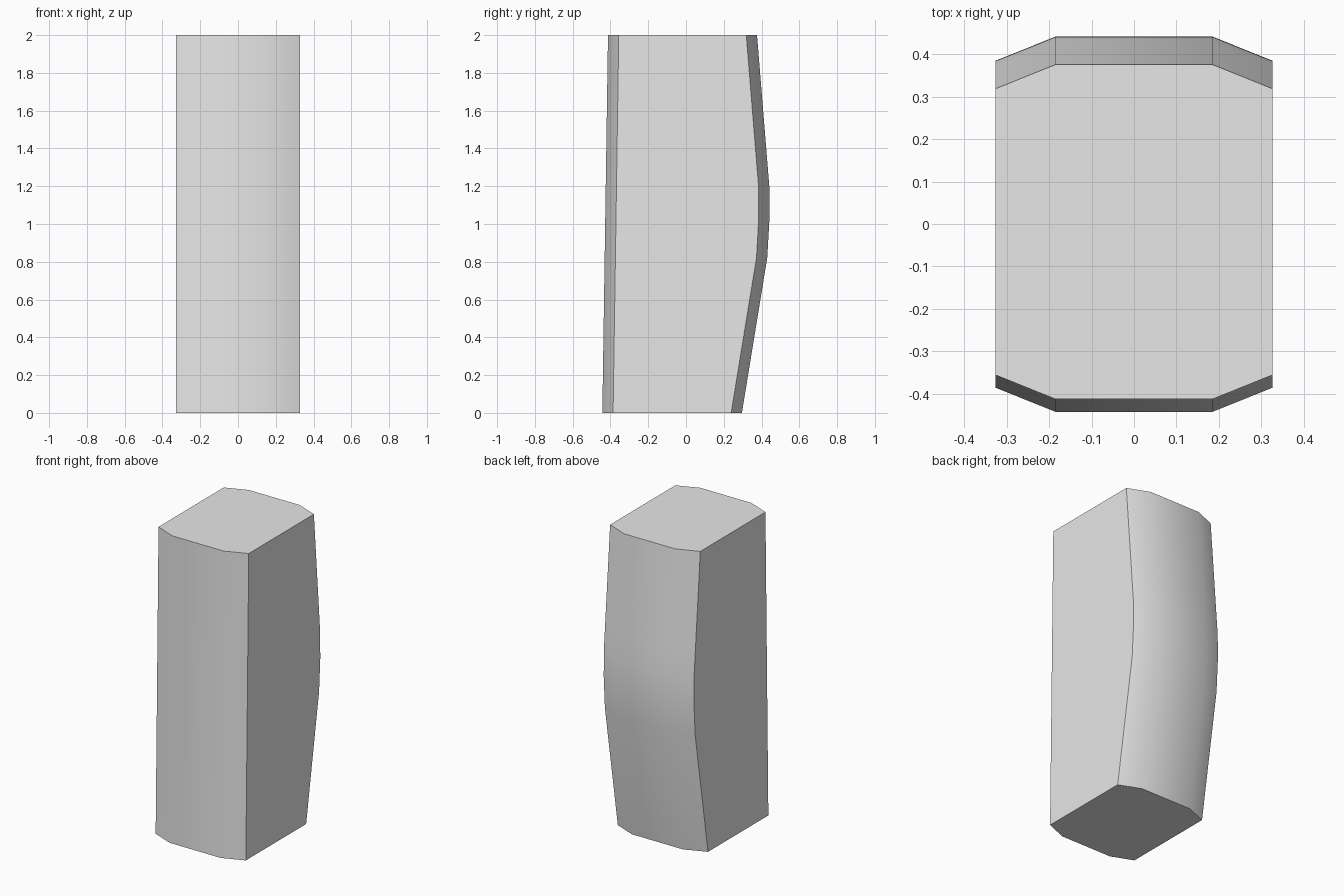
import bpy
import bmesh
import math

cube = bpy.data.objects.get("Cube")
if cube:
    bpy.data.objects.remove(cube, do_unlink=True)

grey = bpy.data.materials.new("light_grey")
grey.use_nodes = True
colour = (0.8, 0.8, 0.8, 1)
grey.diffuse_color = colour
grey.node_tree.nodes["Principled BSDF"].inputs["Base Color"].default_value = colour

# Outline sizes: half width, half width of the middle panel, chamfer depth
SIDE, PANEL, DEPTH = 0.327, 0.185, 0.057
# Height and depth of the bulging back's middle panel
BACK = [(0, 0.296), (0.82, 0.43), (1.03, 0.442), (1.2, 0.441), (1.36, 0.428), (2, 0.376)]


def front_y(z):
    """Straight front that leans slightly backwards."""
    return -0.443 + 0.015 * z


def ring(z, back):
    """Eight-sided section, counter-clockwise from the front."""
    front = front_y(z)
    return [(-SIDE, front + DEPTH, z), (-PANEL, front, z), (PANEL, front, z),
            (SIDE, front + DEPTH, z), (SIDE, back - DEPTH, z), (PANEL, back, z),
            (-PANEL, back, z), (-SIDE, back - DEPTH, z)]


# Loft the sections into one closed block
bm = bmesh.new()
rings = [[bm.verts.new(p) for p in ring(z, y)] for z, y in BACK]
for low, high in zip(rings, rings[1:]):
    for i in range(len(low)):
        j = (i + 1) % len(low)
        bm.faces.new((low[i], low[j], high[j], high[i]))
bm.faces.new(list(reversed(rings[0])))
bm.faces.new(rings[-1])

mesh = bpy.data.meshes.new("curved_block")
bm.to_mesh(mesh)
bm.free()
mesh.materials.append(grey)
block = bpy.data.objects.new("curved_block", mesh)
bpy.context.collection.objects.link(block)

# Soft front and back, crisp sides and ends
bpy.ops.object.select_all(action="DESELECT")
block.select_set(True)
bpy.context.view_layer.objects.active = block
bpy.ops.object.shade_smooth_by_angle(angle=math.radians(30))
